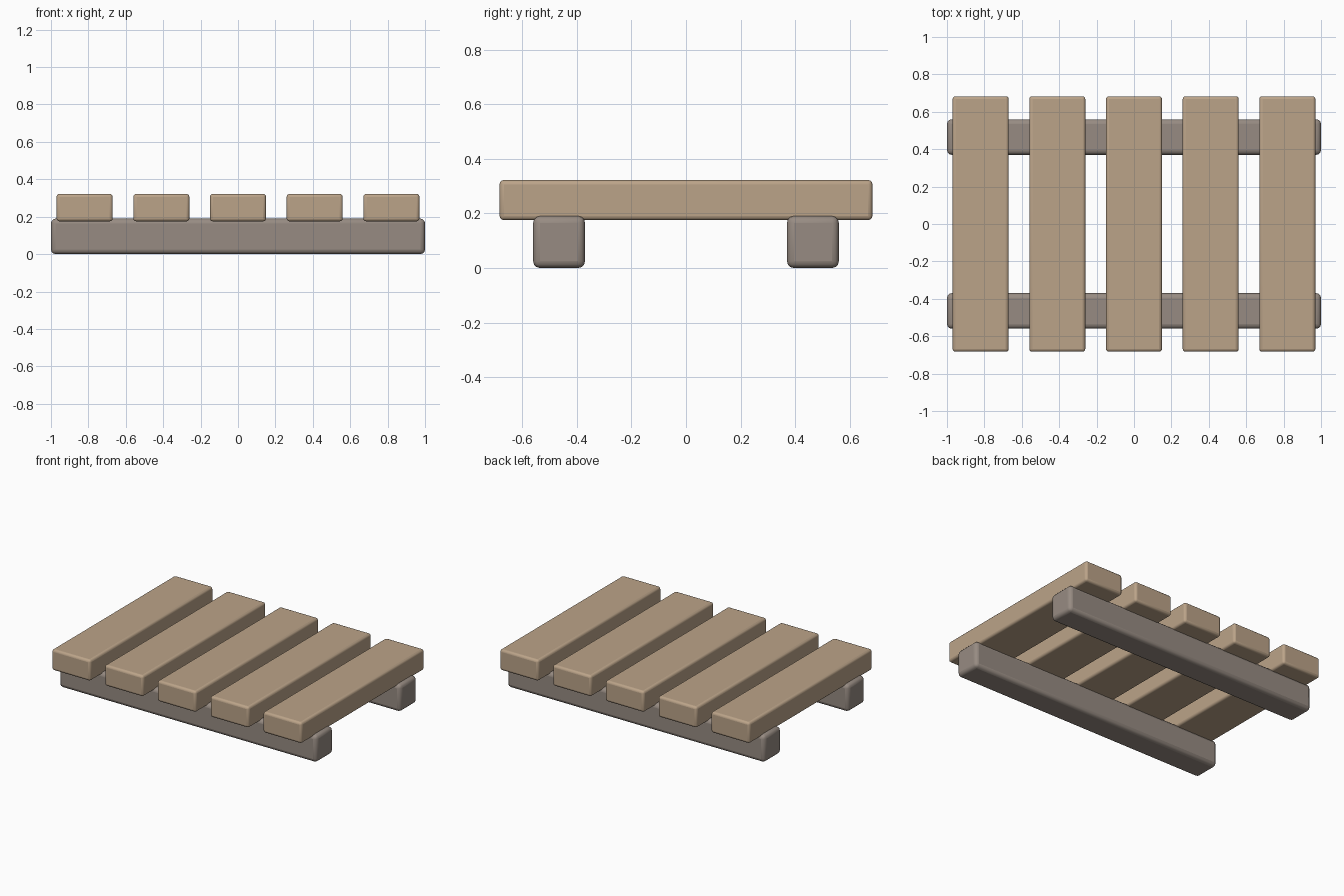
import bpy

cube = bpy.data.objects.get("Cube")
if cube:
    bpy.data.objects.remove(cube, do_unlink=True)


def make_material(name, rgb):
    mat = bpy.data.materials.new(name)
    mat.use_nodes = True
    color = (*rgb, 1.0)
    mat.diffuse_color = color
    mat.node_tree.nodes["Principled BSDF"].inputs["Base Color"].default_value = color
    return mat


def rounded_block(name, low, high, radius, mat):
    """Box between two corners, with rounded edges."""
    center = [(a + b) / 2 for a, b in zip(low, high)]
    bpy.ops.mesh.primitive_cube_add(size=1, location=center)
    obj = bpy.context.object
    obj.name = name
    obj.scale = [b - a for a, b in zip(low, high)]
    bpy.ops.object.transform_apply(location=False, rotation=False, scale=True)
    obj.data.materials.append(mat)
    bevel = obj.modifiers.new("rounded_edges", "BEVEL")
    bevel.width = radius
    bevel.segments = 3
    bpy.ops.object.shade_smooth_by_angle()
    return obj


plank_wood = make_material("tan wood", (0.50, 0.37, 0.25))
beam_wood = make_material("grey brown wood", (0.31, 0.26, 0.225))

# Two long support beams
for name, y in (("front_beam", -0.465), ("back_beam", 0.465)):
    rounded_block(name, (-1, y - 0.095, 0), (1, y + 0.095, 0.19), 0.025, beam_wood)

# Five deck planks laid across the beams
for i in range(5):
    x = (i - 2) * 0.41
    rounded_block(f"plank_{i + 1}", (x - 0.15, -0.683, 0.175),
                  (x + 0.15, 0.683, 0.322), 0.016, plank_wood)
